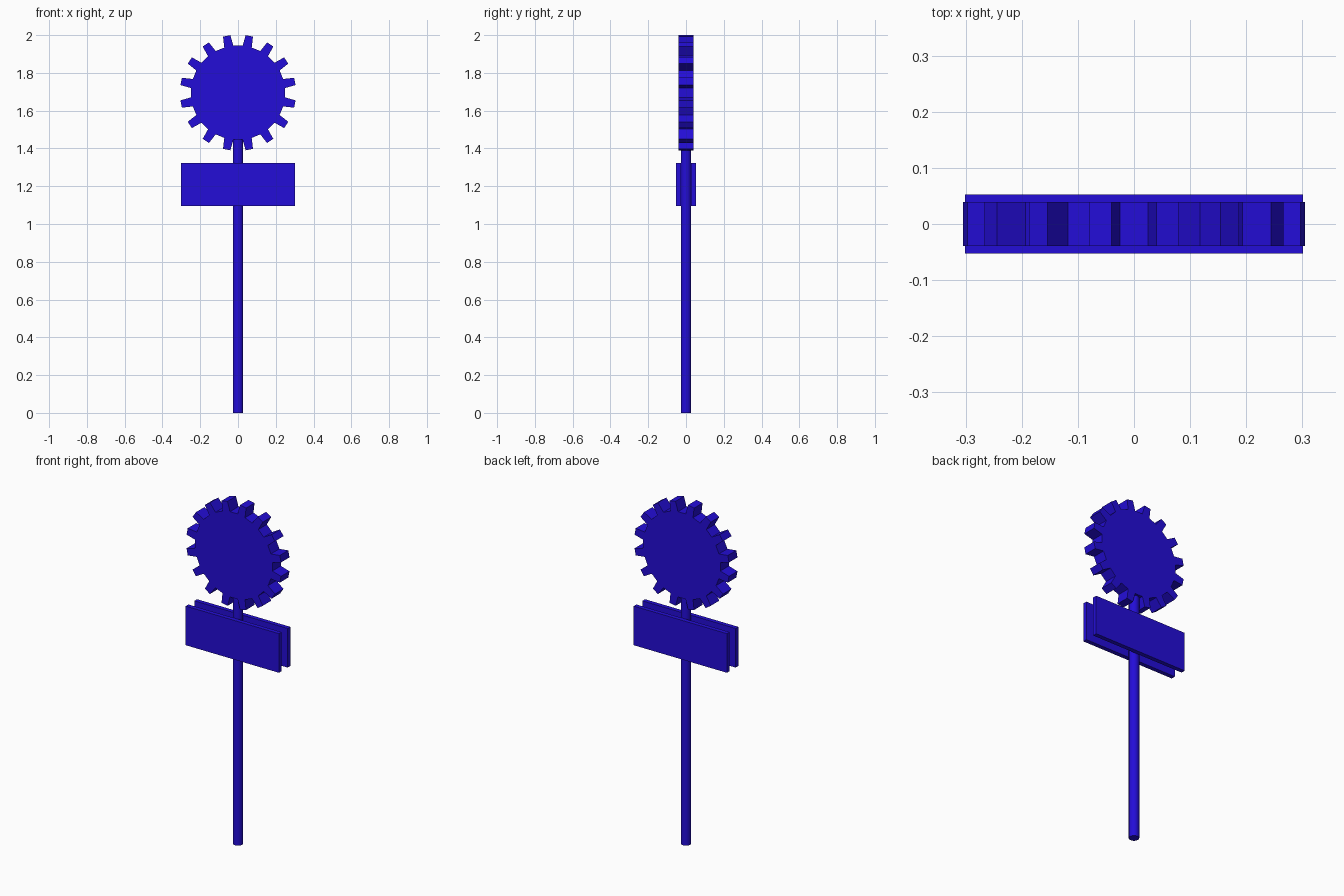
import bpy, bmesh, math
from mathutils import Matrix

old = bpy.data.objects.get("Cube")
if old:
    bpy.data.objects.remove(old, do_unlink=True)

# Single paint colour
blue = bpy.data.materials.new("deep blue paint")
blue.use_nodes = True
blue.diffuse_color = (0.017, 0.004, 0.68, 1)
blue.node_tree.nodes["Principled BSDF"].inputs["Base Color"].default_value = blue.diffuse_color


def add_object(name, bm):
    bmesh.ops.recalc_face_normals(bm, faces=bm.faces)
    mesh = bpy.data.meshes.new(name)
    bm.to_mesh(mesh)
    bm.free()
    mesh.materials.append(blue)
    obj = bpy.data.objects.new(name, mesh)
    bpy.context.collection.objects.link(obj)
    return obj


# Round post, reaching up into the gap between the lowest teeth
POST_R, POST_TOP = 0.0275, 1.455
bm = bmesh.new()
bmesh.ops.create_cone(bm, cap_ends=True, segments=24, radius1=POST_R, radius2=POST_R,
                      depth=POST_TOP, matrix=Matrix.Translation((0, 0, POST_TOP / 2)))
post = add_object("post", bm)
bpy.context.view_layer.objects.active = post
post.select_set(True)
bpy.ops.object.shade_smooth_by_angle(angle=math.radians(40))

# Two sign boards clamped to the front and back of the post
for name, side in (("front_board", -1), ("back_board", 1)):
    bm = bmesh.new()
    bmesh.ops.create_cube(bm, size=1, matrix=Matrix.Translation((0, side * 0.04, 1.21))
                          @ Matrix.Diagonal((0.602, 0.025, 0.228, 1)))
    add_object(name, bm)

# Toothed disc: tapered teeth on a round rim, extruded through its thickness
TEETH, ROOT_R, TIP_R, HALF_Y, CENTRE_Z = 16, 0.25, 0.3075, 0.039, 1.695
tooth = ((-5.6, ROOT_R), (-3.7, TIP_R), (3.7, TIP_R), (5.6, ROOT_R))
bm = bmesh.new()
outline = []
for i in range(TEETH):
    for offset, r in tooth:
        a = math.radians((i + 0.5) * 360 / TEETH + offset)
        outline.append(bm.verts.new((r * math.sin(a), -HALF_Y, CENTRE_Z + r * math.cos(a))))
face = bm.faces.new(outline)
extruded = bmesh.ops.extrude_face_region(bm, geom=[face], use_keep_orig=True)
bmesh.ops.translate(bm, vec=(0, 2 * HALF_Y, 0),
                    verts=[g for g in extruded["geom"] if isinstance(g, bmesh.types.BMVert)])
add_object("toothed_disc", bm)
